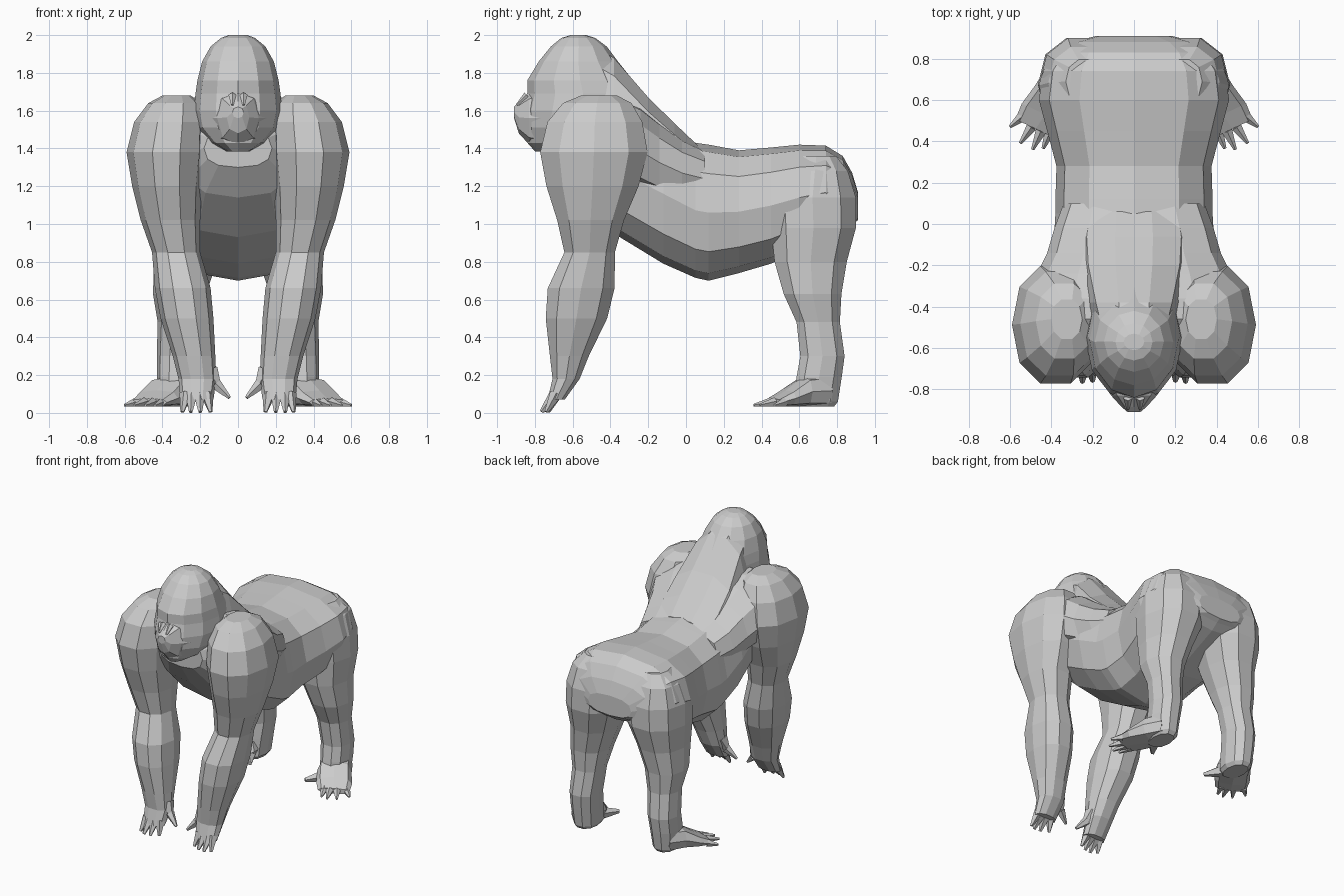
import bpy, bmesh, math
from mathutils import Vector

def make_object(name, bm, mirror=False):
    bmesh.ops.recalc_face_normals(bm, faces=bm.faces)
    me = bpy.data.meshes.new(name)
    bm.to_mesh(me)
    bm.free()
    ob = bpy.data.objects.new(name, me)
    bpy.context.collection.objects.link(ob)
    if mirror:
        ob.modifiers.new("mirror", "MIRROR").use_axis[0] = True
    return ob

def loft(name, rings, sides=10, power=0.85, mirror=False):
    """Skin a list of (centre, half axis U, half axis V) rounded sections."""
    bm = bmesh.new()
    rows = []
    for c, u, v in rings:
        row = []
        for i in range(sides):
            a = 2 * math.pi * i / sides
            cu = math.copysign(abs(math.cos(a)) ** power, math.cos(a))
            sv = math.copysign(abs(math.sin(a)) ** power, math.sin(a))
            row.append(bm.verts.new(Vector(c) + Vector(u) * cu + Vector(v) * sv))
        rows.append(row)
    for a, b in zip(rows, rows[1:]):
        for i in range(sides):
            j = (i + 1) % sides
            bm.faces.new((a[i], a[j], b[j], b[i]))
    bm.faces.new(rows[0])
    bm.faces.new(rows[-1])
    return make_object(name, bm, mirror)

def level(z, x0, x1, y0, y1):
    """Horizontal section from its x and y limits."""
    return (((x0 + x1) / 2, (y0 + y1) / 2, z), ((x1 - x0) / 2, 0, 0), (0, (y1 - y0) / 2, 0))

def upright(y, hw, z0, z1):
    """Cross-section of the body at y."""
    return ((0, y, (z0 + z1) / 2), (hw, 0, 0), (0, 0, (z1 - z0) / 2))

def digits(name, segments):
    """Tapered digits, each given by base, tip and base radius."""
    bm = bmesh.new()
    for p, q, r in segments:
        p, q = Vector(p), Vector(q)
        d = q - p
        rot = d.to_track_quat("Z", "Y").to_matrix().to_4x4()
        rot.translation = (p + q) / 2
        bmesh.ops.create_cone(bm, cap_ends=True, segments=5, radius1=r,
                              radius2=r * 0.3, depth=d.length, matrix=rot)
    return make_object(name, bm, True)

# Torso: chest, belly, rump
loft("torso", [upright(*r) for r in [
    (-0.68, 0.18, 1.30, 1.50), (-0.57, 0.30, 1.14, 1.60), (-0.35, 0.37, 0.93, 1.63),
    (-0.12, 0.39, 0.79, 1.53), (0.05, 0.38, 0.715, 1.43), (0.12, 0.38, 0.70, 1.42),
    (0.28, 0.375, 0.74, 1.39), (0.45, 0.42, 0.79, 1.405), (0.60, 0.46, 0.86, 1.42),
    (0.74, 0.44, 0.92, 1.415), (0.83, 0.38, 0.96, 1.36), (0.88, 0.30, 1.00, 1.27),
    (0.91, 0.18, 1.02, 1.17)]], sides=12, power=0.8)

# Upper back and shoulder blades, widening into the shoulders
loft("upper_back", [upright(*r) for r in [
    (0.10, 0.34, 1.08, 1.40), (-0.02, 0.385, 1.08, 1.46), (-0.14, 0.42, 1.10, 1.55),
    (-0.24, 0.47, 1.14, 1.63), (-0.36, 0.51, 1.18, 1.68), (-0.46, 0.49, 1.22, 1.69),
    (-0.60, 0.38, 1.35, 1.60)]], sides=12, power=0.8)

# Sloping neck muscle from the crown down to the back
loft("neck", [upright(*r) for r in [
    (-0.60, 0.16, 1.45, 1.95), (-0.50, 0.19, 1.40, 1.965), (-0.38, 0.225, 1.35, 1.89),
    (-0.20, 0.27, 1.25, 1.68), (-0.06, 0.28, 1.20, 1.54), (0.06, 0.26, 1.15, 1.425)]],
    sides=10, power=0.95)

# Head
loft("head", [level(z, -w, w, y0, y1) for z, w, y0, y1 in [
    (1.385, 0.06, -0.80, -0.60), (1.43, 0.14, -0.84, -0.50), (1.51, 0.215, -0.85, -0.35),
    (1.60, 0.235, -0.86, -0.25), (1.69, 0.225, -0.84, -0.25), (1.76, 0.215, -0.84, -0.28),
    (1.86, 0.19, -0.78, -0.36), (1.94, 0.145, -0.715, -0.42), (1.985, 0.09, -0.66, -0.48),
    (2.0, 0.05, -0.61, -0.53)]], sides=12, power=1.0)

# Muzzle and nose
loft("muzzle", [upright(*r) for r in [
    (-0.74, 0.17, 1.40, 1.72), (-0.83, 0.11, 1.42, 1.70), (-0.885, 0.06, 1.48, 1.65),
    (-0.91, 0.03, 1.56, 1.62)]], sides=8, power=0.9)
digits("nostrils", [((0.03, -0.84, 1.68), (0.03, -0.895, 1.63), 0.022)])

# Arms from shoulder to knuckles
loft("arm", [level(*r) for r in [
    (1.68, 0.25, 0.40, -0.56, -0.36), (1.64, 0.20, 0.475, -0.66, -0.28),
    (1.54, 0.17, 0.55, -0.745, -0.22), (1.38, 0.17, 0.59, -0.785, -0.19),
    (1.20, 0.19, 0.56, -0.75, -0.24), (1.02, 0.20, 0.515, -0.69, -0.32),
    (0.85, 0.20, 0.455, -0.65, -0.37), (0.66, 0.145, 0.44, -0.74, -0.37),
    (0.50, 0.13, 0.41, -0.75, -0.41), (0.30, 0.12, 0.345, -0.725, -0.51),
    (0.18, 0.115, 0.315, -0.71, -0.56), (0.07, 0.13, 0.305, -0.735, -0.64)]],
    sides=10, power=0.9, mirror=True)

# Four fingers and an inward thumb
digits("fingers", [((x, -0.69, 0.10), (x + dx, y, 0.005), 0.035) for x, dx, y in
       [(0.165, -0.02, -0.73), (0.205, -0.005, -0.76), (0.245, 0.005, -0.765), (0.275, 0.02, -0.74)]]
       + [((0.15, -0.63, 0.22), (0.10, -0.65, 0.13), 0.05),
          ((0.115, -0.645, 0.15), (0.045, -0.67, 0.08), 0.032)])

# Hind legs from hip to ankle
loft("leg", [level(*r) for r in [
    (1.36, 0.14, 0.33, 0.58, 0.80), (1.28, 0.08, 0.415, 0.50, 0.865),
    (1.14, 0.03, 0.46, 0.43, 0.91), (0.98, 0.04, 0.465, 0.44, 0.91),
    (0.80, 0.11, 0.445, 0.46, 0.86), (0.63, 0.17, 0.45, 0.51, 0.83),
    (0.48, 0.20, 0.425, 0.58, 0.82), (0.30, 0.22, 0.43, 0.60, 0.845),
    (0.19, 0.23, 0.43, 0.58, 0.83), (0.06, 0.24, 0.42, 0.56, 0.81),
    (0.035, 0.26, 0.40, 0.58, 0.79)]], sides=10, power=0.9, mirror=True)

# Feet turned outward
side = Vector((0.9, 0.42, 0))
loft("foot", [((x, y, (0.035 + top) / 2), side * w, (0, 0, (top - 0.035) / 2)) for x, y, w, top in [
    (0.33, 0.74, 0.09, 0.20), (0.37, 0.62, 0.12, 0.19), (0.43, 0.53, 0.125, 0.12),
    (0.475, 0.46, 0.11, 0.075)]], sides=8, power=0.7, mirror=True)

# Four toes and a splayed big toe
digits("toes", [((x, y, 0.055), (tx, ty, 0.04), 0.027) for x, y, tx, ty in
       [(0.405, 0.45, 0.44, 0.365), (0.45, 0.45, 0.49, 0.36),
        (0.495, 0.47, 0.55, 0.39), (0.54, 0.52, 0.60, 0.47)]]
       + [((0.32, 0.60, 0.08), (0.23, 0.47, 0.07), 0.05)])
